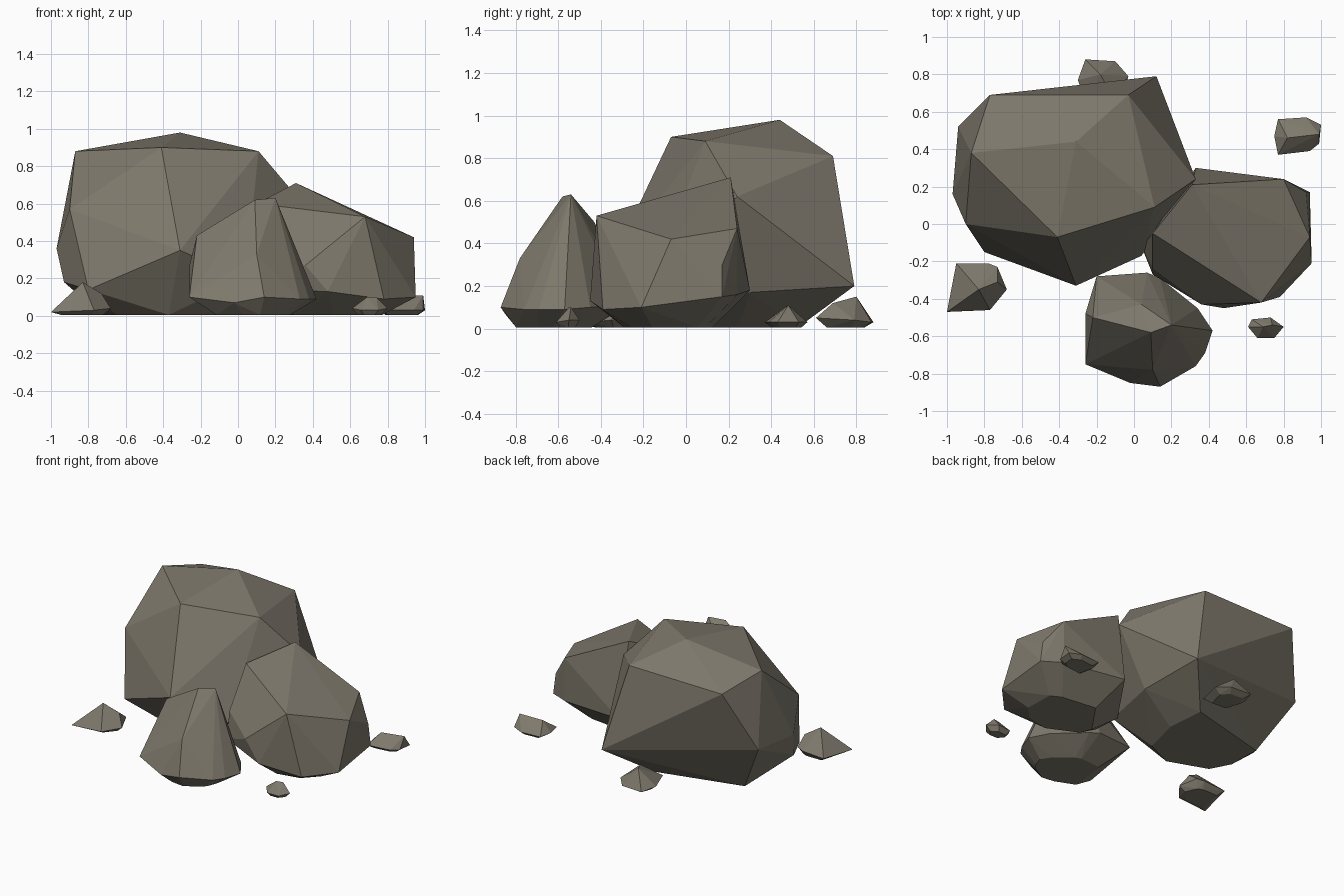
import bpy
import bmesh
from math import radians
from mathutils import Vector

default_cube = bpy.data.objects.get("Cube")
if default_cube:
    bpy.data.objects.remove(default_cube, do_unlink=True)

# One warm grey stone colour for every rock
stone = bpy.data.materials.new("warm_grey_stone")
stone.use_nodes = True
stone_colour = (0.21, 0.19, 0.15, 1)
stone.diffuse_color = stone_colour
shader = next(node for node in stone.node_tree.nodes if node.type == "BSDF_PRINCIPLED")
shader.inputs["Base Color"].default_value = stone_colour
shader.inputs["Roughness"].default_value = 1


def foot_ring(belly, shrink, slide):
    """Pull the belly ring inwards, slide it and drop it to the ground."""
    middle = sum(belly, Vector()) / len(belly)
    ring = []
    for corner in belly:
        foot = middle.lerp(corner, shrink) + slide
        foot.z = 0.005
        ring.append(foot)
    return ring


def rock(name, belly, crown, shrink, slide=(0, 0, 0)):
    """Faceted boulder: hull of crown, belly and foot, given in hundredths."""
    belly = [Vector(corner) / 100 for corner in belly]
    crown = [Vector(corner) / 100 for corner in crown]
    foot = foot_ring(belly, shrink, Vector(slide) / 100)
    bm = bmesh.new()
    for corner in crown + belly + foot:
        bm.verts.new(corner)
    hull = bmesh.ops.convex_hull(bm, input=bm.verts[:])
    spare = set(hull["geom_interior"]) | set(hull["geom_unused"])
    loose = [item for item in spare if isinstance(item, bmesh.types.BMVert)]
    bmesh.ops.delete(bm, geom=loose, context="VERTS")
    # Merge faces that lie almost flat against each other
    bmesh.ops.dissolve_limit(bm, angle_limit=radians(1),
                             verts=bm.verts[:], edges=bm.edges[:])
    bmesh.ops.recalc_face_normals(bm, faces=bm.faces[:])
    mesh = bpy.data.meshes.new(name)
    bm.to_mesh(mesh)
    bm.free()
    mesh.materials.append(stone)
    for face in mesh.polygons:
        face.use_smooth = False
    boulder = bpy.data.objects.new(name, mesh)
    bpy.context.collection.objects.link(boulder)


# Tall boulder at the back, undercut all round
rock("large_boulder",
     belly=[(-94, 52, 38), (12, 79, 20), (16, 30, 17), (4, -17, 20),
            (-31, -33, 35), (-80, -15, 14), (-93, 10, 18)],
     crown=[(-31, 44, 98), (-41, -7, 90), (-87, 38, 88), (11, 9, 88),
            (-3, 69, 81), (-77, 69, 80), (33, 24, 62), (-90, 0, 57),
            (-97, 16, 36)],
     shrink=0.57, slide=(-3, 1, 0))

# Sloping boulder on the left
rock("side_boulder",
     belly=[(33, 30, 18), (80, 24, 16), (94, 17, 15), (95, -21, 10),
            (78, -39, 9), (48, -45, 13), (10, -27, 14), (4, -12, 18)],
     crown=[(31, 21, 71), (68, -42, 53), (94, -7, 42), (10, -5, 60),
            (80, 24, 47), (92, 17, 30), (36, -43, 27), (10, -24, 33)],
     shrink=0.55)

# Pointed boulder in front
rock("front_boulder",
     belly=[(-26, -75, 10), (-2, -85, 7), (14, -87, 10), (33, -76, 9),
            (38, -69, 9), (42, -57, 9), (34, -45, 10), (14, -29, 11),
            (7, -26, 12), (-20, -28, 12)],
     crown=[(9, -58, 62), (20, -54, 63), (-22, -50, 43), (-26, -48, 27),
            (10, -78, 33), (4, -43, 50)],
     shrink=0.58, slide=(-2, -5, 0))

# Loose stones scattered around the boulders
rock("right_stone",
     belly=[(-95, -21, 4), (-78, -21, 5), (-73, -23, 6), (-68, -35, 4),
            (-77, -46, 3), (-100, -47, 2)],
     crown=[(-83, -35, 18), (-73, -31, 12)],
     shrink=0.7)
rock("back_stone",
     belly=[(-26, 88, 3), (-10, 87, 3), (-3, 79, 4), (-8, 61, 5),
            (-25, 62, 5), (-30, 77, 4)],
     crown=[(-18, 80, 15), (-12, 69, 12)],
     shrink=0.65)
rock("left_stone",
     belly=[(77, 56, 3), (92, 57, 3), (100, 53, 3), (99, 43, 3),
            (94, 39, 3), (77, 37, 3), (75, 47, 3)],
     crown=[(82, 46, 10), (99, 48, 11)],
     shrink=0.7)
rock("front_stone",
     belly=[(61, -55, 4), (63, -51, 4), (73, -50, 4), (80, -55, 4),
            (75, -61, 3), (66, -61, 3)],
     crown=[(69, -55, 10), (74, -54, 10)],
     shrink=0.65)
